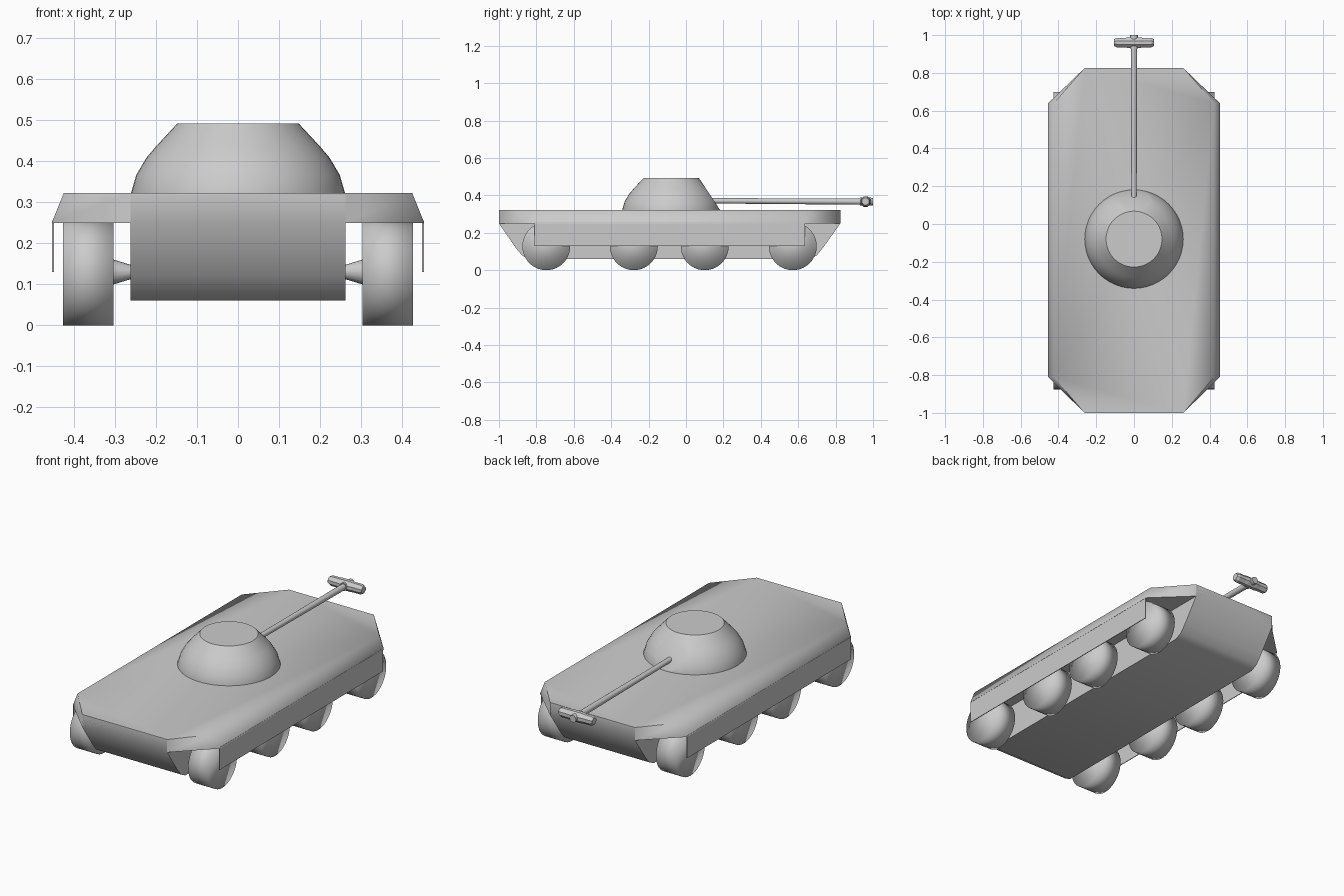
import bpy, bmesh, math
from mathutils import Vector, Matrix

if "Cube" in bpy.data.objects:
    bpy.data.objects.remove(bpy.data.objects["Cube"])


def finish(name, bm, smooth=None):
    """Turn a bmesh into an object; smooth is an angle in degrees."""
    bmesh.ops.recalc_face_normals(bm, faces=bm.faces[:])
    me = bpy.data.meshes.new(name)
    bm.to_mesh(me)
    bm.free()
    ob = bpy.data.objects.new(name, me)
    bpy.context.collection.objects.link(ob)
    if smooth:
        bpy.ops.object.select_all(action='DESELECT')
        ob.select_set(True)
        bpy.context.view_layer.objects.active = ob
        if smooth >= 180:
            bpy.ops.object.shade_smooth()
        else:
            bpy.ops.object.shade_smooth_by_angle(angle=math.radians(smooth))
    return ob


def loft(name, loops, smooth=None):
    """Skin closed loops of equal length and cap both ends."""
    bm = bmesh.new()
    rings = [[bm.verts.new(p) for p in loop] for loop in loops]
    n = len(rings[0])
    for a, b in zip(rings, rings[1:]):
        for i in range(n):
            j = (i + 1) % n
            bm.faces.new((a[i], a[j], b[j], b[i]))
    bm.faces.new(rings[0])
    bm.faces.new(rings[-1])
    return finish(name, bm, smooth)


def cone(name, p, q, r1, r2, seg=32, smooth=40):
    """Cylinder or frustum running from p to q."""
    p, q = Vector(p), Vector(q)
    d = q - p
    bm = bmesh.new()
    m = Matrix.Translation((p + q) / 2) @ d.to_track_quat('Z', 'Y').to_matrix().to_4x4()
    bmesh.ops.create_cone(bm, cap_ends=True, segments=seg, radius1=r1,
                          radius2=r2, depth=d.length, matrix=m)
    return finish(name, bm, smooth)


# Lower hull: boat-shaped side profile extruded across
profile = [(-1, .318), (-1, .25), (-.913, .123), (-.878, .08), (-.84, .06),
           (.66, .06), (.70, .08), (.735, .123), (.825, .25), (.825, .318)]
loft("lower_hull", [[(x, y, z) for y, z in profile] for x in (-.262, .262)], 50)


# Deck: chamfered slab that flares out downwards
def octagon(w, z):
    return [(-.262, -1, z), (.262, -1, z), (w, -.81, z), (w, .64, z),
            (.262, .825, z), (-.262, .825, z), (-w, .64, z), (-w, -.81, z)]


loft("deck", [octagon(.454, .25), octagon(.425, .322)], 70)

# Turret: turned dome, flattened where the gun enters
dome = [(.261, .315), (.261, .322), (.248, .367), (.223, .409), (.20, .436), (.148, .492)]
N = 48
bm = bmesh.new()
rings = [[bm.verts.new((r * math.cos(2 * math.pi * i / N),
                        r * math.sin(2 * math.pi * i / N) - .08, z))
          for i in range(N)] for r, z in dome]
for a, b in zip(rings, rings[1:]):
    for i in range(N):
        j = (i + 1) % N
        bm.faces.new((a[i], a[j], b[j], b[i]))
bm.faces.new(rings[0])
bm.faces.new(rings[-1])
cut = bmesh.ops.bisect_plane(bm, geom=bm.verts[:] + bm.edges[:] + bm.faces[:],
                             plane_co=(0, .078, .48), plane_no=(0, .152, .10),
                             clear_outer=True)
edges = [e for e in cut['geom_cut'] if isinstance(e, bmesh.types.BMEdge)]
bmesh.ops.holes_fill(bm, edges=edges, sides=0)
finish("turret", bm, 32)

# Gun barrel and muzzle
cone("gun_barrel", (0, .11, .371), (0, .95, .367), .014, .017, 16)
cone("muzzle_tip", (0, .93, .367), (0, 1, .367), .022, .02, 12)


# Muzzle brake: crossbar with tapered ends
def bar_section(x, h, d):
    c = .35
    pts = [(-d, -h * c), (-d * c, -h), (d * c, -h), (d, -h * c),
           (d, h * c), (d * c, h), (-d * c, h), (-d, h * c)]
    return [(x, .96 + a, .367 + b) for a, b in pts]


stations = [(-.105, .019, .018), (-.092, .026, .025), (-.05, .026, .025), (-.03, .028, .028),
            (.03, .028, .028), (.05, .026, .025), (.092, .026, .025), (.105, .019, .018)]
loft("muzzle_brake", [bar_section(*s) for s in stations])

# Running gear and side skirts, repeated on both sides
for side, s in (("left", -1), ("right", 1)):
    skirt = [(-.81, .13), (.635, .13), (.635, .255), (-.81, .255)]
    loft(side + "_skirt", [[(s * x, y, z) for y, z in skirt] for x in (.449, .453)])
    for i, y in enumerate((-.747, -.279, .10, .571)):
        cone(f"{side}_wheel_{i + 1}", (s * .304, y, .128), (s * .427, y, .128),
             .128, .128, 40, 180)
        cone(f"{side}_axle_{i + 1}", (s * .25, y, .13), (s * .306, y, .13),
             .014, .031, 16)
